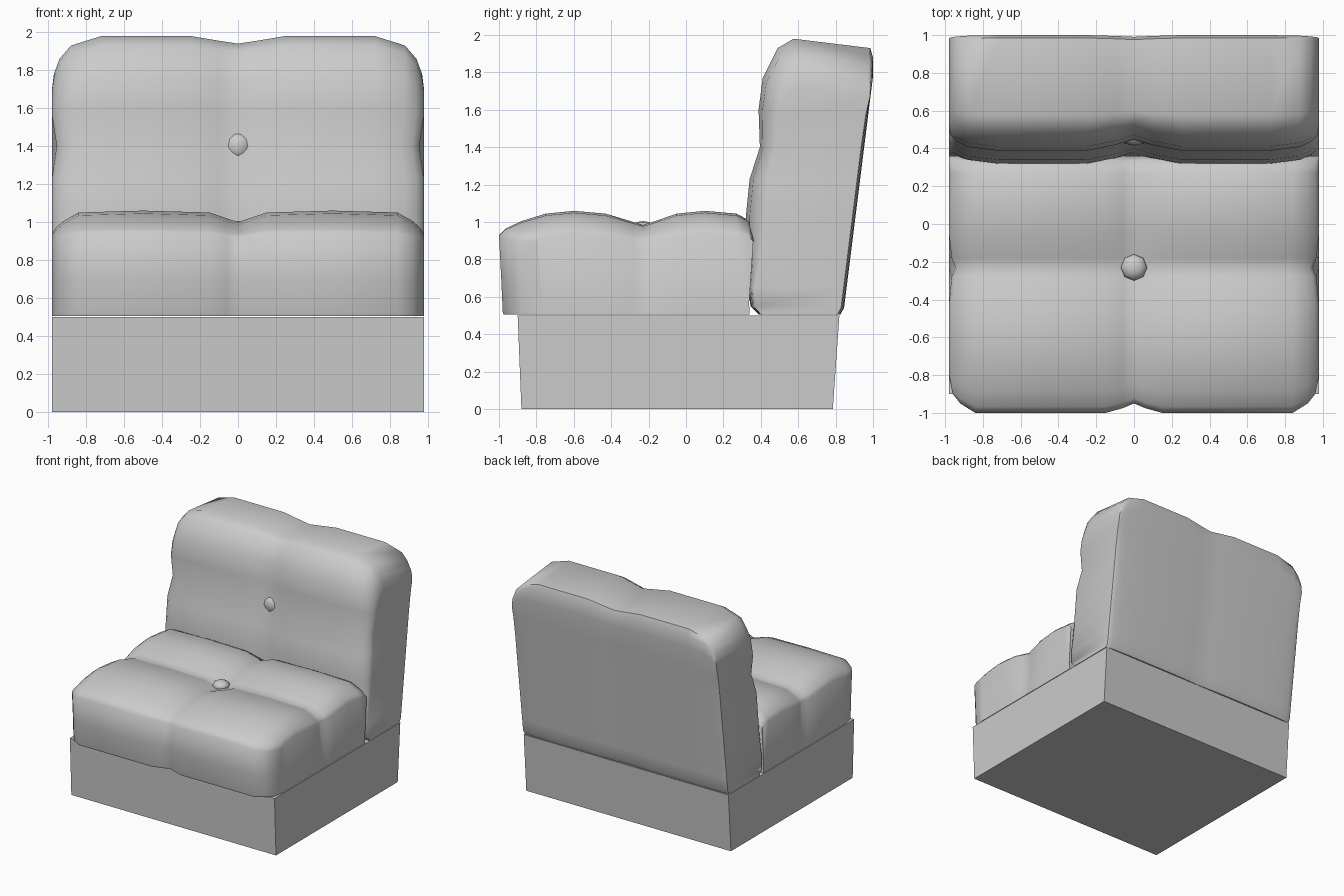
import bpy, bmesh


def finish(bm, name, angle=None):
    bmesh.ops.recalc_face_normals(bm, faces=bm.faces[:])
    mesh = bpy.data.meshes.new(name)
    bm.to_mesh(mesh)
    bm.free()
    ob = bpy.data.objects.new(name, mesh)
    bpy.context.collection.objects.link(ob)
    if angle:
        bpy.ops.object.select_all(action='DESELECT')
        ob.select_set(True)
        bpy.context.view_layer.objects.active = ob
        bpy.ops.object.shade_smooth_by_angle(angle=angle)
    return ob


def cushion(name, outer, inner, half):
    """Loft a y-z section along x. Section rows: y, z, y inset weight, z inset weight, x scale.
    Station rows: x, y inset, z inset; mirrored about x = 0."""
    bm = bmesh.new()
    stations = [(-x, a, b) for x, a, b in reversed(half[1:])] + half
    loop = outer + inner[::-1]
    n, m = len(loop), len(outer)
    rings = [[bm.verts.new((x * s, y + a * wy, z - b * wz)) for y, z, wy, wz, s in loop]
             for x, a, b in stations]
    for r0, r1 in zip(rings, rings[1:]):
        for i in range(n):
            k = (i + 1) % n
            bm.faces.new((r0[i], r0[k], r1[k], r1[i]))
    for r in (rings[0], rings[-1]):
        for i in range(m - 1):
            bm.faces.new((r[i], r[i + 1], r[n - 2 - i], r[n - 1 - i]))
    return finish(bm, name, 1.0)


def button(name, loc, scale):
    bm = bmesh.new()
    bmesh.ops.create_uvsphere(bm, u_segments=8, v_segments=6, radius=1)
    for v in bm.verts:
        v.co = [c * s + p for c, s, p in zip(v.co, scale, loc)]
    return finish(bm, name, 1.0)


# Base plinth, slightly wider at the top
bm = bmesh.new()
bmesh.ops.create_cube(bm, size=1)
for v in bm.verts:
    top = v.co.z > 0
    front = v.co.y < 0
    v.co.x *= 1.96
    v.co.y = (-0.90 if front else 0.82) if top else (-0.88 if front else 0.785)
    v.co.z = 0.5 if top else 0
finish(bm, "base")

# Seat cushion: front, puffed top with cross groove, back
seat_top = [
    (-0.98, 0.52, 1, 0, 1), (-0.988, 0.7, 1, 0, 1), (-1.0, 0.93, 1, 0.3, 1),
    (-0.965, 0.965, 0.85, 0.5, 1), (-0.88, 1.005, 0.5, 0.8, 1), (-0.75, 1.045, 0.1, 1, 1),
    (-0.6, 1.06, 0, 1, 1), (-0.43, 1.045, 0, 1, 1), (-0.28, 1.0, 0, 0.8, 0.985),
    (-0.23, 0.985, 0, 0.7, 0.965), (-0.18, 1.0, 0, 0.8, 0.985), (-0.05, 1.045, 0, 1, 1),
    (0.1, 1.06, 0, 1, 1), (0.27, 1.045, 0, 1, 1), (0.335, 1.01, 0, 0.7, 1),
    (0.36, 0.93, 0, 0.3, 1), (0.335, 0.6, 0, 0, 1), (0.34, 0.52, 0, 0, 1)]
seat_low = [(max(-0.96, min(0.33, p[0])), 0.505, p[2], 0, 1) for p in seat_top]
seat_low[0] = (-0.975, 0.505, 1, 0, 1)
seat_low[1] = (-0.967, 0.505, 1, 0, 1)
seat_low[2] = (-0.963, 0.505, 1, 0, 1)
seat_low[-3:] = [(0.333, 0.505, 0, 0, 1), (0.336, 0.505, 0, 0, 1), (0.339, 0.505, 0, 0, 1)]
cushion("seat_cushion", seat_top, seat_low,
        [(0, 0.05, 0.06), (0.06, 0.025, 0.04), (0.15, 0, 0.01), (0.5, 0, 0), (0.84, 0, 0.01),
         (0.92, 0.05, 0.055), (0.96, 0.1, 0.09), (0.98, 0.2, 0.12)])

# Back cushion: puffed front and matching flat leaning rear
back_front = [
    (0.39, 0.505, 0.1, 0, 1), (0.345, 0.55, 0.2, 0, 1), (0.33, 0.65, 0.3, 0, 1),
    (0.325, 0.85, 0.7, 0, 1), (0.32, 1.03, 1, 0, 1), (0.34, 1.23, 1, 0, 1),
    (0.395, 1.4, 0.8, 0, 0.975), (0.388, 1.6, 1, 0.15, 1), (0.41, 1.77, 1, 0.45, 1),
    (0.49, 1.93, 0.6, 0.85, 1), (0.575, 1.98, 0.3, 1, 1)]
rear_z = [0.505, 0.54, 0.65, 0.85, 1.03, 1.23, 1.4, 1.6, 1.78, 1.88, 1.93]
rear_drop = [0, 0, 0, 0, 0, 0, 0, 0.1, 0.4, 0.7, 0.85]
back_rear = [(0.845 + 0.155 * (z - 0.54) / 1.24, z, -0.15, d, 1)
             for z, d in zip(rear_z, rear_drop)]
back_rear[0] = (0.825, 0.505, -0.15, 0, 1)
back_rear[-2:] = [(1.0, 1.88, -0.15, 0.7, 1), (0.985, 1.93, -0.15, 0.85, 1)]
cushion("back_cushion", back_front, back_rear,
        [(0, 0.06, 0.04), (0.1, 0.03, 0.025), (0.25, 0, 0), (0.72, 0, 0), (0.88, 0.02, 0.05),
         (0.94, 0.05, 0.12), (0.97, 0.08, 0.2), (0.98, 0.11, 0.28)])

# Tufting buttons
button("seat_button", (0, -0.23, 0.965), (0.07, 0.07, 0.04))
button("back_button", (0, 0.455, 1.4), (0.07, 0.04, 0.07))
